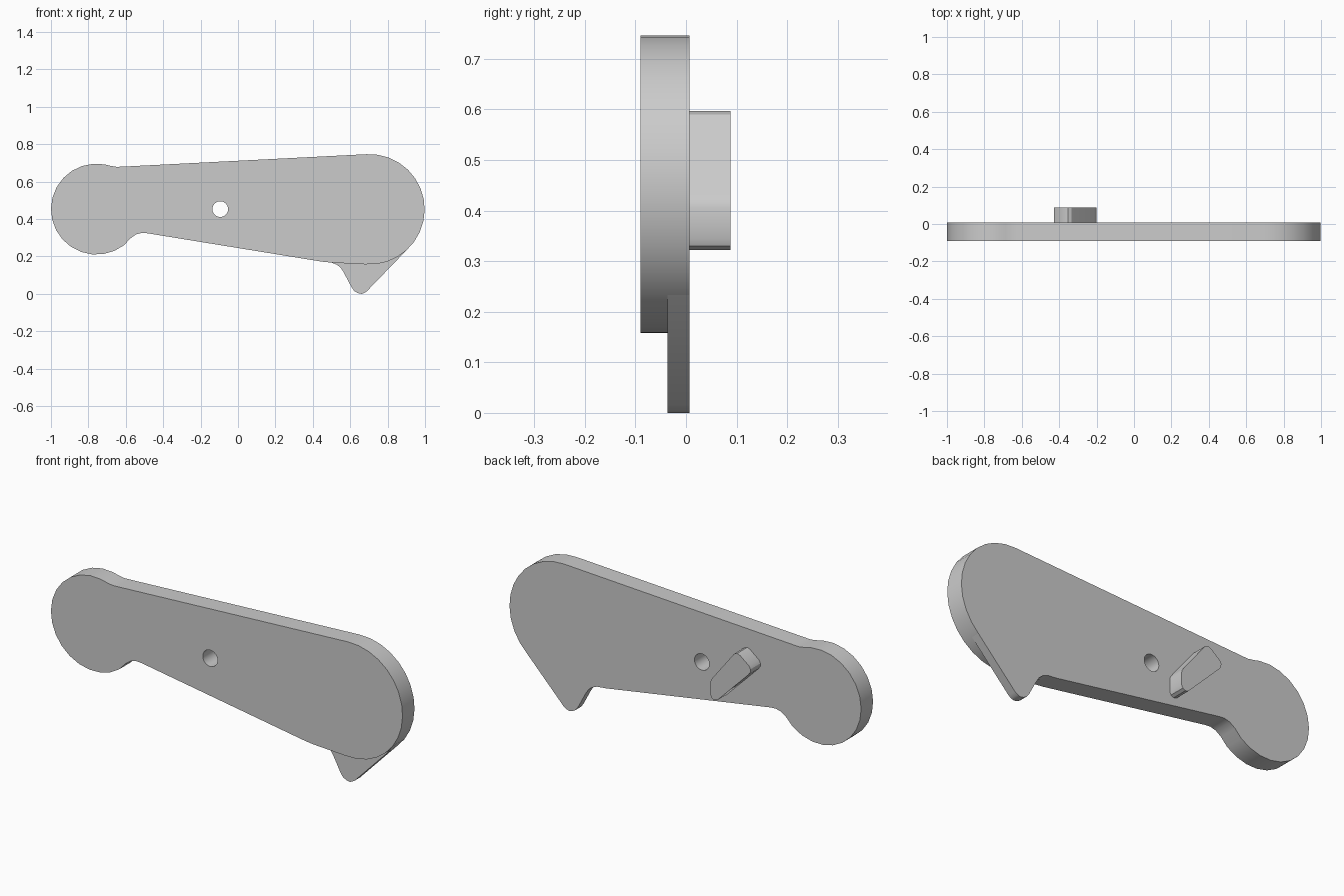
import bpy
import bmesh
from math import cos, sin, radians

cube = bpy.data.objects.get("Cube")
if cube:
    bpy.data.objects.remove(cube, do_unlink=True)

grey = bpy.data.materials.new("plain_grey")
grey.use_nodes = True
grey.diffuse_color = (0.6, 0.6, 0.6, 1)
grey.node_tree.nodes["Principled BSDF"].inputs["Base Color"].default_value = (0.6, 0.6, 0.6, 1)


def arc(cx, cz, r, start, end, steps):
    """Points on an arc in the xz plane, angles in degrees."""
    angles = [radians(start + (end - start) * i / steps) for i in range(steps + 1)]
    return [(cx + r * cos(a), cz + r * sin(a)) for a in angles]


def plate(name, loops, y_front, y_back):
    """Fill an outline (further loops are holes) and extrude it along y."""
    bm = bmesh.new()
    edges = []
    for loop in loops:
        verts = [bm.verts.new((x, y_front, z)) for x, z in loop]
        edges += [bm.edges.new((v, verts[i - 1])) for i, v in enumerate(verts)]
    bmesh.ops.triangle_fill(bm, use_beauty=True, use_dissolve=False, edges=edges)
    result = bmesh.ops.extrude_face_region(bm, geom=bm.faces[:], use_keep_orig=True)
    moved = [g for g in result["geom"] if isinstance(g, bmesh.types.BMVert)]
    bmesh.ops.translate(bm, verts=moved, vec=(0, y_back - y_front, 0))
    bmesh.ops.recalc_face_normals(bm, faces=bm.faces)
    mesh = bpy.data.meshes.new(name)
    bm.to_mesh(mesh)
    bm.free()
    mesh.materials.append(grey)
    obj = bpy.data.objects.new(name, mesh)
    bpy.context.collection.objects.link(obj)
    bpy.ops.object.select_all(action="DESELECT")
    obj.select_set(True)
    bpy.context.view_layer.objects.active = obj
    bpy.ops.object.shade_smooth_by_angle(angle=radians(30))
    return obj


FRONT, STEP, BACK, PEG_END = -0.09, -0.037, 0.007, 0.088

# Lever body: small round end, tapered arm, large round end, pivot hole
small_end = arc(-0.757, 0.453, 0.243, 80, 307, 16)
lower_fillet = [(-0.575, 0.297), (-0.545, 0.318), (-0.515, 0.326), (-0.485, 0.324)]
lower_edge = [(0.45, 0.172), (0.5, 0.167)]
large_end = arc(0.703, 0.452, 0.295, -95, 93, 16)
upper_fillet = [(-0.62, 0.68), (-0.65, 0.679), (-0.685, 0.685)]
outline = small_end + lower_fillet + lower_edge + large_end + upper_fillet
pivot_hole = arc(-0.095, 0.453, 0.042, 0, 345, 23)
plate("lever_body", [outline, pivot_hole], FRONT, BACK)

# Thin tooth below the large end, sharing the body's lower edge
shared_edge = lower_edge[1:] + [p for p in large_end if p[0] < 0.94 and p[1] < 0.3]
tooth_tip = [(0.69, 0.015), (0.675, 0.005), (0.66, 0.0), (0.64, 0.004),
             (0.622, 0.015), (0.608, 0.034), (0.565, 0.115), (0.55, 0.138), (0.53, 0.155)]
plate("tooth", [shared_edge + tooth_tip], STEP, BACK)

# Slanted peg on the back
peg = [(-0.2, 0.405), (-0.2, 0.345), (-0.207, 0.33), (-0.222, 0.322), (-0.24, 0.327),
       (-0.417, 0.505), (-0.427, 0.52), (-0.428, 0.535), (-0.42, 0.55), (-0.37, 0.59),
       (-0.353, 0.597), (-0.335, 0.59), (-0.211, 0.432), (-0.203, 0.42)]
plate("back_peg", [peg], BACK, PEG_END)
